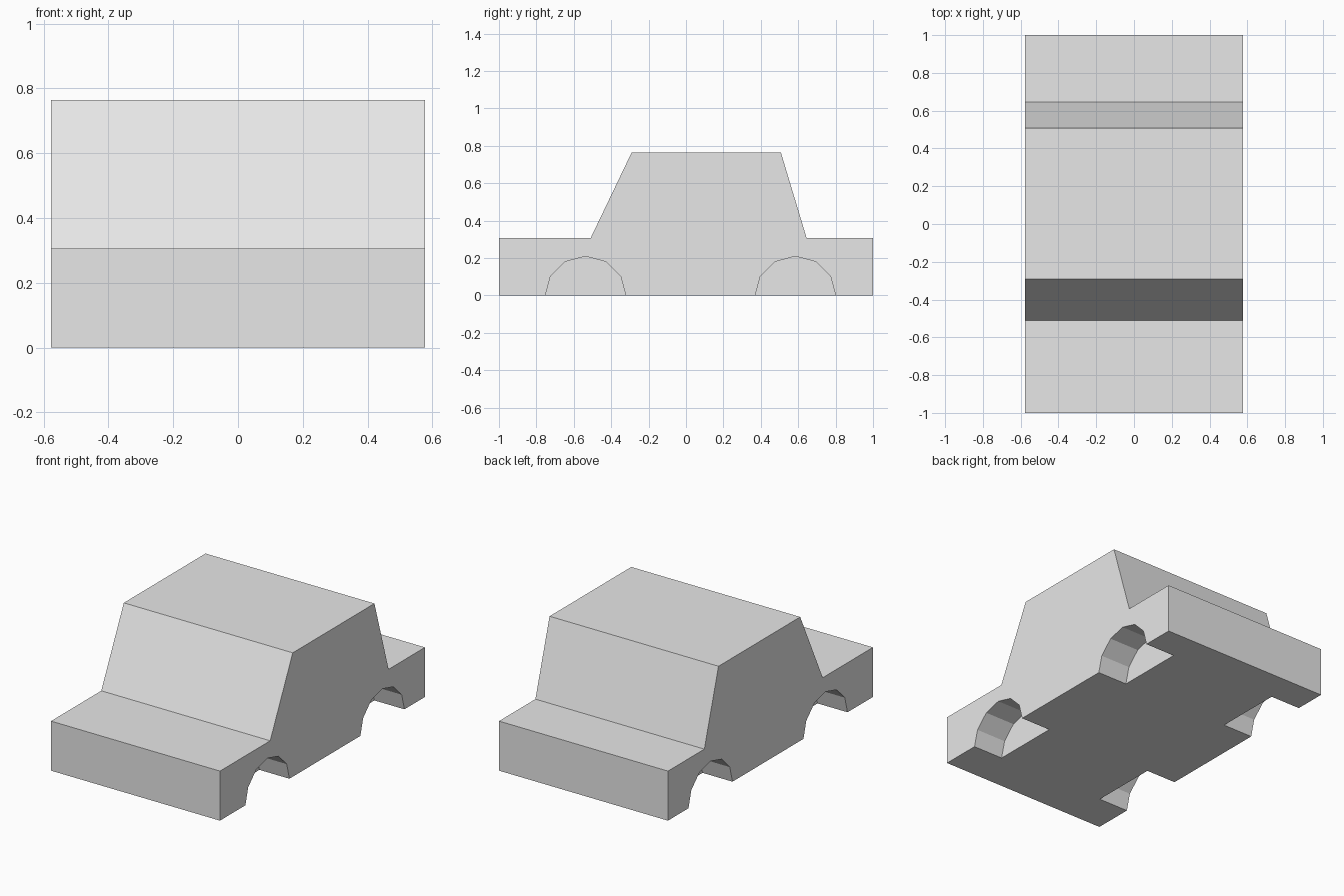
import bpy, bmesh, math
from mathutils import Matrix

if "Cube" in bpy.data.objects:
    bpy.data.objects.remove(bpy.data.objects["Cube"])

HALF_W = 0.577      # half width of the body
WELL_DEPTH = 0.205  # how far each wheel well reaches inwards

grey = bpy.data.materials.new("light grey")
grey.diffuse_color = (0.8, 0.8, 0.8, 1)
grey.use_nodes = True
grey.node_tree.nodes["Principled BSDF"].inputs["Base Color"].default_value = grey.diffuse_color


def new_object(name, bm):
    bmesh.ops.recalc_face_normals(bm, faces=bm.faces)
    mesh = bpy.data.meshes.new(name)
    bm.to_mesh(mesh)
    bm.free()
    mesh.materials.append(grey)
    obj = bpy.data.objects.new(name, mesh)
    bpy.context.collection.objects.link(obj)
    return obj


# Car body: side profile (y, z) extruded across the width
profile = [(-1, 0), (1, 0), (1, 0.306), (0.645, 0.306), (0.507, 0.765),
           (-0.29, 0.765), (-0.51, 0.306), (-1, 0.306)]
bm = bmesh.new()
side = bm.faces.new([bm.verts.new((-HALF_W, y, z)) for y, z in profile])
ext = bmesh.ops.extrude_face_region(bm, geom=[side])
bmesh.ops.translate(bm, vec=(2 * HALF_W, 0, 0),
                    verts=[v for v in ext["geom"] if isinstance(v, bmesh.types.BMVert)])
body = new_object("car_body", bm)

# Wheel well cutters: twelve-sided cylinders at the four corners
bm = bmesh.new()
length = WELL_DEPTH + 0.1
for sx in (-1, 1):
    for y in (-0.537, 0.585):
        x = sx * (HALF_W - WELL_DEPTH + length / 2)
        # turned so that one corner points straight up
        place = Matrix.Translation((x, y, -0.008)) @ Matrix.Rotation(math.pi / 2, 4, 'Y')
        bmesh.ops.create_cone(bm, cap_ends=True, segments=12, radius1=0.217,
                              radius2=0.217, depth=length, matrix=place)
cutter = new_object("wheel_well_cutter", bm)
cutter.hide_render = True

# Cut the wells and drop the helper
cut = body.modifiers.new("wheel_wells", 'BOOLEAN')
cut.operation = 'DIFFERENCE'
cut.solver = 'EXACT'
cut.object = cutter
bpy.context.view_layer.objects.active = body
bpy.ops.object.modifier_apply(modifier=cut.name)
bpy.data.objects.remove(cutter)
